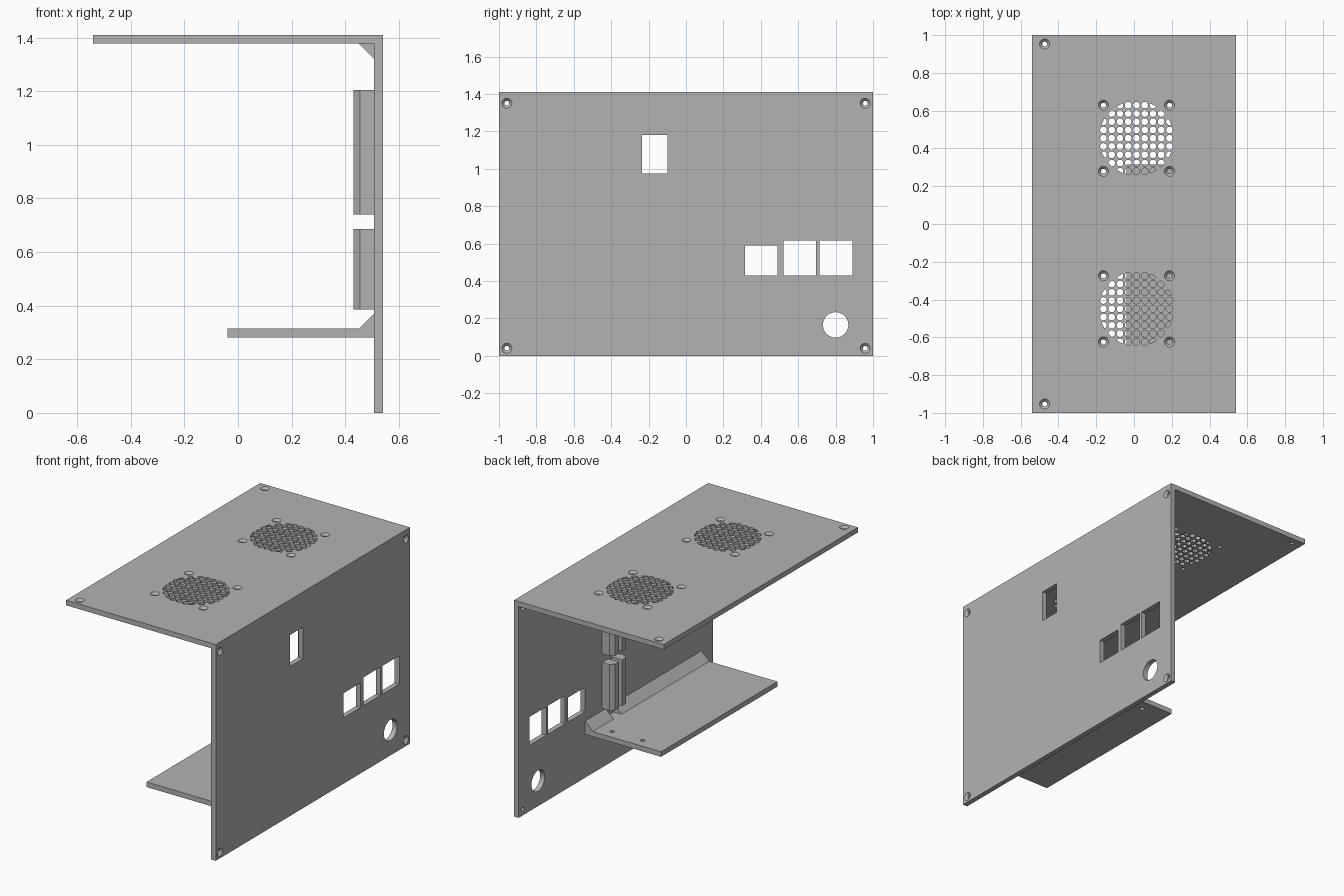
import bpy, bmesh, math
from mathutils import Vector

cube = bpy.data.objects.get("Cube")
if cube:
    bpy.data.objects.remove(cube, do_unlink=True)

grey = bpy.data.materials.new("plain_grey")
grey.use_nodes = True
colour = (0.45, 0.45, 0.45, 1)
grey.diffuse_color = colour
grey.node_tree.nodes["Principled BSDF"].inputs["Base Color"].default_value = colour

T = 0.033                     # sheet thickness
W, H = 0.54, 1.41             # half width, full height
INNER = W - T                 # inside face of the side panel


def loft(bm, rings):
    """Closed solid through a list of rings of points."""
    loops = [[bm.verts.new(p) for p in ring] for ring in rings]
    n = len(loops[0])
    for a, b in zip(loops, loops[1:]):
        for i in range(n):
            j = (i + 1) % n
            bm.faces.new((a[i], a[j], b[j], b[i]))
    bm.faces.new(loops[0][::-1])
    bm.faces.new(loops[-1])


def finish(name, bm):
    bmesh.ops.recalc_face_normals(bm, faces=bm.faces)
    mesh = bpy.data.meshes.new(name)
    bm.to_mesh(mesh)
    bm.free()
    mesh.materials.append(grey)
    obj = bpy.data.objects.new(name, mesh)
    bpy.context.collection.objects.link(obj)
    return obj


def circle(r, n=24, u=0, v=0):
    return [(u + r * math.cos(math.tau * i / n), v + r * math.sin(math.tau * i / n))
            for i in range(n)]


def rect(u0, u1, v0, v1):
    return [(u0, v0), (u1, v0), (u1, v1), (u0, v1)]


# Maps from a flat outline plus depth to each sheet
def on_top(p, d):
    return Vector((p[0], p[1], H + d))


def on_side(p, d):
    return Vector((W + d, p[0], p[1]))


def on_shelf(p, d):
    return Vector((p[0], p[1], 0.315 + d))


def along_y(p, d):
    return Vector((p[0], d, p[1]))


def along_z(p, d):
    return Vector((p[0], p[1], d))


def prism(bm, place, outline, d0, d1):
    loft(bm, [[place(p, d) for p in outline] for d in (d0, d1)])


def through(bm, place, outline):
    prism(bm, place, outline, -T - 0.02, 0.02)


def countersink(bm, place, u, v):
    steps = ((0.027, 0.01), (0.027, 0), (0.013, -0.014), (0.013, -T - 0.02))
    loft(bm, [[place(p, d) for p in circle(r, 20, u, v)] for r, d in steps])


def cut(obj, bm):
    cutter = finish("cutter", bm)
    cutter.hide_render = True
    mod = obj.modifiers.new("holes", "BOOLEAN")
    mod.operation, mod.solver, mod.object = "DIFFERENCE", "EXACT", cutter
    bpy.context.view_layer.objects.active = obj
    bpy.ops.object.modifier_apply(modifier=mod.name)
    bpy.data.objects.remove(cutter, do_unlink=True)


def smooth(obj):
    bpy.ops.object.select_all(action="DESELECT")
    obj.select_set(True)
    bpy.context.view_layer.objects.active = obj
    bpy.ops.object.shade_smooth_by_angle(angle=math.radians(30))


# Top and side panel as one bent sheet
bm = bmesh.new()
section = [(W, 0), (W, H), (-W, H), (-W, H - T), (INNER, H - T), (INNER, 0)]
prism(bm, along_y, section, -1, 1)
panel = finish("top_and_side_panel", bm)

holes = bmesh.new()
# Connector windows and round cable hole
for window in ((-0.235, -0.10, 0.975, 1.18), (0.315, 0.49, 0.43, 0.59),
               (0.52, 0.695, 0.43, 0.615), (0.715, 0.89, 0.43, 0.615)):
    through(holes, on_side, rect(*window))
through(holes, on_side, circle(0.068, 48, 0.8, 0.165))
# Corner screw holes
for s in (-1, 1):
    countersink(holes, on_top, -0.473, s * 0.953)
    for z in (0.04, 1.35):
        countersink(holes, on_side, s * 0.958, z)
# Fan grilles with four mounting holes each
GRID, LIMIT, MOUNT = 0.0437, 0.198, 0.175
for cy in (0.454, -0.449):
    for sx in (-1, 1):
        for sy in (-1, 1):
            countersink(holes, on_top, 0.013 + sx * MOUNT, cy + sy * MOUNT)
    for i in range(-4, 5):
        for j in range(-4, 5):
            if math.hypot(i, j) * GRID < LIMIT:
                outline = []
                for u, v in circle(0.018, 12, i * GRID, j * GRID):
                    k = min(1, LIMIT / max(math.hypot(u, v), 0.001))
                    outline.append((0.013 + u * k, cy + v * k))
                through(holes, on_top, outline)
cut(panel, holes)
smooth(panel)

# Inner shelf with two small screw holes
FRONT, BACK = -0.885, 0.314
bm = bmesh.new()
prism(bm, on_shelf, rect(-0.04, INNER, FRONT, BACK), -T, 0)
shelf = finish("shelf", bm)
holes = bmesh.new()
for x in (0.14, 0.36):
    through(holes, on_shelf, circle(0.014, 16, x, 0.245))
cut(shelf, holes)
smooth(shelf)

# Corner fillets, interrupted where the board slides in
SLOT = 0.06
for name, z, rise, y0, y1 in (("shelf_fillet", 0.315, 0.055, FRONT, BACK),
                              ("top_fillet", H - T, -0.055, -0.8, 0.8)):
    bm = bmesh.new()
    wedge = [(INNER, z), (INNER - 0.055, z), (INNER, z + rise)]
    prism(bm, along_y, wedge, y0, SLOT - 0.042)
    prism(bm, along_y, wedge, SLOT + 0.042, y1)
    finish(name, bm)

# Pairs of bevelled rails holding a board upright
for name, z0, z1 in (("lower_board_rails", 0.385, 0.685),
                     ("upper_board_rails", 0.74, 1.205)):
    bm = bmesh.new()
    for s in (-1, 1):
        rail = [(INNER, 0.016), (0.43, 0.016), (0.43, 0.055), (0.455, 0.08), (INNER, 0.08)]
        prism(bm, along_z, [(x, SLOT + s * y) for x, y in rail], z0, z1)
    finish(name, bm)
